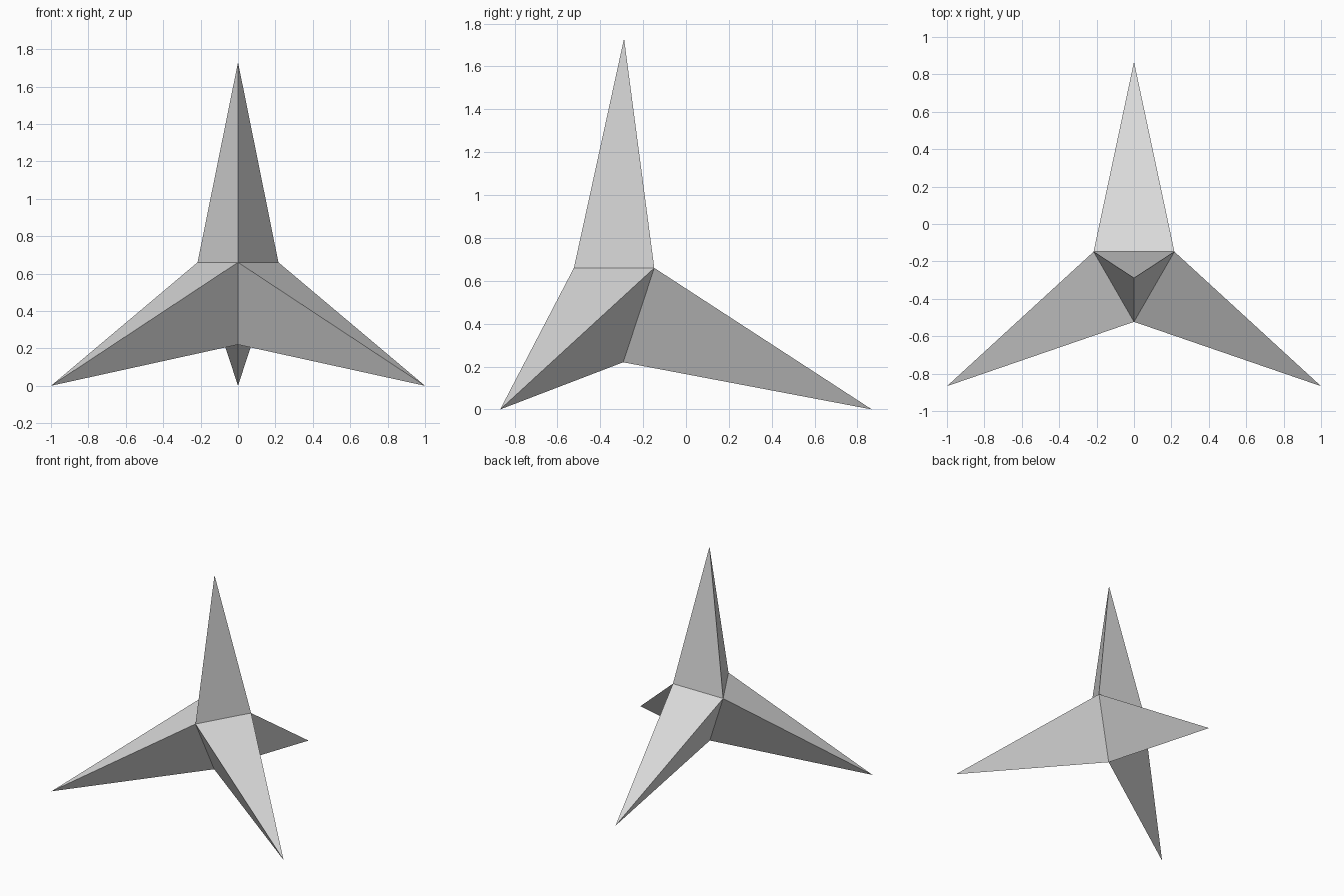
import bpy
import bmesh
from mathutils import Vector

# Remove the default cube
cube = bpy.data.objects.get("Cube")
if cube:
    bpy.data.objects.remove(cube, do_unlink=True)

# Plain grey material
GREY = (0.7, 0.7, 0.7, 1.0)
grey = bpy.data.materials.new("light_grey")
grey.use_nodes = True
grey.diffuse_color = GREY
grey.node_tree.nodes["Principled BSDF"].inputs["Base Color"].default_value = GREY

# Small core tetrahedron: level triangle above one lower corner
left = Vector((0.216, -0.148, 0.66))
right = Vector((-0.216, -0.148, 0.66))
front = Vector((0, -0.523, 0.66))
bottom = Vector((0, -0.293, 0.22))
core = (left, right, front, bottom)

# Each spike tip stands over the core face opposite the corner it is paired with
tips = (
    Vector((-1, -0.867, 0)),
    Vector((1, -0.867, 0)),
    Vector((0, 0.867, 0)),
    Vector((0, -0.289, 1.73)),
)

# Grow a three-sided spike from every face of the core
bm = bmesh.new()
corners = [bm.verts.new(p) for p in core]
for i, tip in enumerate(tips):
    apex = bm.verts.new(tip)
    base = corners[:i] + corners[i + 1:]
    for j in range(3):
        bm.faces.new((base[j], base[(j + 1) % 3], apex))
bmesh.ops.recalc_face_normals(bm, faces=bm.faces)

mesh = bpy.data.meshes.new("four_point_spike")
bm.to_mesh(mesh)
bm.free()
mesh.materials.append(grey)
spike = bpy.data.objects.new("four_point_spike", mesh)
bpy.context.collection.objects.link(spike)
